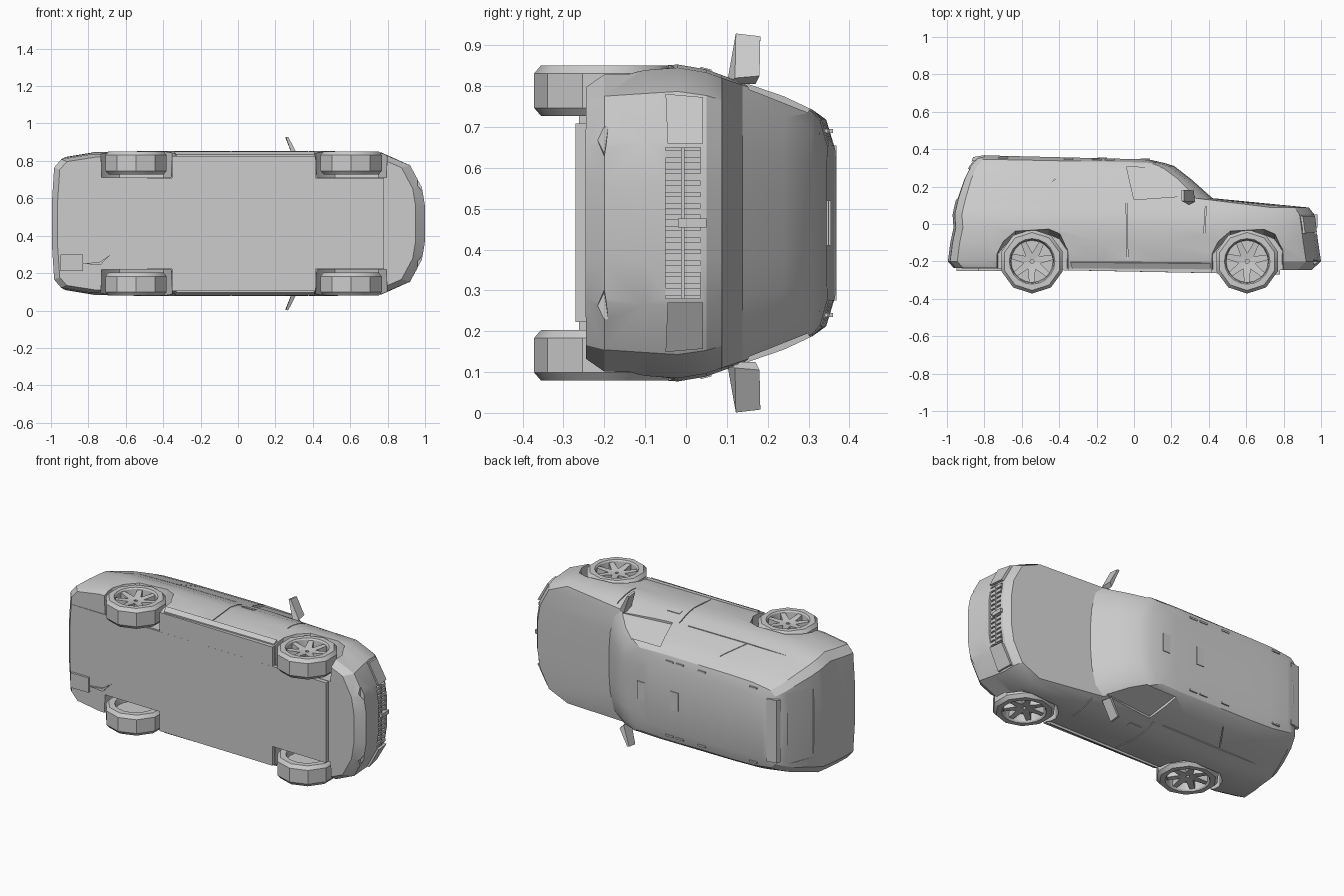
import bpy, bmesh, math
from mathutils import Vector

if "Cube" in bpy.data.objects:
    bpy.data.objects.remove(bpy.data.objects["Cube"])

# The car lies on its side: x = length (nose at +x), y = car's up, z = car's width
MID = 0.465
grey = bpy.data.materials.new("grey_paint")
grey.diffuse_color = (0.6, 0.6, 0.6, 1)
grey.use_nodes = True
grey.node_tree.nodes["Principled BSDF"].inputs["Base Color"].default_value = grey.diffuse_color


def P(x, y, w):
    return (x, y, w + MID)


def make(name, verts, faces, smooth=None):
    me = bpy.data.meshes.new(name)
    me.from_pydata(verts, [], faces)
    bm = bmesh.new()
    bm.from_mesh(me)
    bmesh.ops.recalc_face_normals(bm, faces=bm.faces)
    bm.to_mesh(me)
    bm.free()
    me.materials.append(grey)
    ob = bpy.data.objects.new(name, me)
    bpy.context.collection.objects.link(ob)
    if smooth:
        shade(ob, smooth)
    return ob


def shade(ob, angle):
    bpy.ops.object.select_all(action='DESELECT')
    ob.select_set(True)
    bpy.context.view_layer.objects.active = ob
    bpy.ops.object.shade_smooth_by_angle(angle=math.radians(angle))


def prism(name, a, b):
    """Solid between two matching outlines."""
    n = len(a)
    faces = [tuple(range(n)), tuple(range(2 * n - 1, n - 1, -1))]
    faces += [(i, (i + 1) % n, n + (i + 1) % n, n + i) for i in range(n)]
    return make(name, list(a) + list(b), faces)


def slab(name, pts, w0, w1):
    return prism(name, [P(x, y, w0) for x, y in pts], [P(x, y, w1) for x, y in pts])


def box(name, x0, x1, y0, y1, w0, w1):
    return slab(name, [(x0, y0), (x1, y0), (x1, y1), (x0, y1)], w0, w1)


def cut(ob, cutters):
    for c in cutters:
        m = ob.modifiers.new("cut", 'BOOLEAN')
        m.object, m.operation, m.solver = c, 'DIFFERENCE', 'EXACT'
    dg = bpy.context.evaluated_depsgraph_get()
    me = bpy.data.meshes.new_from_object(ob.evaluated_get(dg))
    ob.modifiers.clear()
    ob.data = me
    for c in cutters:
        bpy.data.objects.remove(c)


# Body shell: outlines stacked by height (y, rear x, front x, half width, front corner, rear corner, tilt)
LEVELS = [(-.24, -.965, .95, .36, .2, .2, .006), (-.2, -.995, 1.0, .374, .21, .2, 0),
          (-.1, -.982, .985, .382, .21, .2, 0), (-.02, -.965, .975, .388, .21, .2, 0),
          (.05, -.97, .965, .376, .21, .2, 0), (.088, -.962, .935, .362, .2, .2, 0),
          (.138, -.95, .42, .345, .09, .2, 0), (.24, -.915, .305, .31, .08, .18, 0),
          (.31, -.88, .215, .277, .08, .16, 0), (.33, -.85, .16, .255, .08, .16, .02),
          (.347, -.81, .08, .19, .08, .16, .025)]
verts, faces = [], []
for y, xr, xf, h, cf, cr, t in LEVELS:
    a, b = xf - cf, xr + cr
    side = [(xf, .25), (xf - .08 * cf, .52), (xf - .38 * cf, .83), (a, .98)]
    side += [(a + (b - a) * f, 1) for f in (.2, .4, .6, .8)]
    side += [(b, .985), (xr + .25 * cr, .92), (xr + .06 * cr, .8), (xr, .3)]
    n = len(side)
    for s, pts in ((1, side), (-1, side[::-1])):
        verts += [P(x, y - t * x, s * h * k) for x, k in pts]
N = 2 * n
top = (len(LEVELS) - 1) * N
for L in range(len(LEVELS) - 1):
    faces += [(L * N + i, L * N + (i + 1) % N, L * N + N + (i + 1) % N, L * N + N + i) for i in range(N)]
for base in (0, top):
    faces += [(base + i, base + i + 1, base + N - 2 - i, base + N - 1 - i) for i in range(n - 1)]
body = make("body", verts, faces)


def half(y):
    """Half width of the body side at height y."""
    for p, q in zip(LEVELS, LEVELS[1:]):
        if p[0] <= y <= q[0]:
            return p[3] + (q[3] - p[3]) * (y - p[0]) / (q[0] - p[0])
    return LEVELS[0][3] if y < 0 else LEVELS[-1][3]


def on_side(pts, s, off):
    return [P(x, y, s * (half(y) + off)) for x, y in pts]


def seam(p, q, s):
    """Thin groove cutter along the body side."""
    d = (Vector(q) - Vector(p)).normalized() * .0025
    o = [(p[0] - d.y, p[1] + d.x), (q[0] - d.y, q[1] + d.x), (q[0] + d.y, q[1] - d.x), (p[0] + d.y, p[1] - d.x)]
    return prism("seam_cutter", on_side(o, s, -.006), on_side(o, s, .03))


WHEELS = (-.545, .605)
ARCH = [(-.19, -.3), (-.188, -.16), (-.15, -.085), (-.09, -.035), (.09, -.025), (.15, -.05), (.192, -.14), (.195, -.3)]
FRONT_WINDOW = [(-.04, .305), (.165, .3), (.35, .155), (0, .13)]
SEAMS = [((-.04, .12), (-.035, -.19)), ((.385, .11), (.375, -.06)), ((-.41, .26), (-.5, .12)),
         ((-.9, .122), (-.1, .122))]
cutters = []
for s in (1, -1):
    # Wheel wells, flaring outwards
    for cx in WHEELS:
        inner = [P(cx + x * .97, y - (.03 if y > -.1 else 0), s * .245) for x, y in ARCH]
        cutters.append(prism("well_cutter", inner, [P(cx + x, y + .004, s * .42) for x, y in ARCH]))
    # Recessed front door glass and door seams
    cutters.append(prism("window_cutter", on_side(FRONT_WINDOW, s, -.012), on_side(FRONT_WINDOW, s, .05)))
    cutters += [seam(p, q, s) for p, q in SEAMS]
    # Lower bumper intakes, tapering to a point
    cutters.append(prism("intake_cutter", [P(.96, -.2, s * .17), P(.96, -.19, s * .24), P(.96, -.225, s * .22)],
                         [P(1.1, -.2, s * .14), P(1.1, -.18, s * .26), P(1.1, -.235, s * .24)]))
# Grille opening
cutters.append(box("grille_cutter", .945, 1.1, -.05, .035, -.185, .185))
# Tailgate glass recess
cutters.append(slab("rear_glass_cutter", [(-.945, .13), (-.88, .295), (-1.0, .295), (-1.0, .13)], -.215, .215))
cut(body, cutters)
shade(body, 25)

# Grille slats and cross bar
for i in range(13):
    w = -.168 + .028 * i
    box("grille_slat", .94, .966, -.05, .036, w - .009, w + .009)
box("grille_bar", .94, .97, -.012, -.004, -.185, .185)
box("grille_emblem_base", .94, .98, -.02, .05, -.011, .011)

# Floor pan, dropping gently towards the nose
slab("floor_pan", [(-.95, -.236), (.78, -.27), (.78, -.22), (-.95, -.22)], -.243, .243)
slab("floor_sides", [(-.353, -.2475), (.415, -.2625), (.415, -.21), (-.353, -.21)], -.36, .36)

# Exhaust silencer and pipe
box("silencer", -.95, -.83, -.25, -.225, -.255, -.165)
PIPE = [(-.83, -.215), (-.74, -.205), (-.68, -.165), (-.735, -.222)]
prism("exhaust_pipe", [P(x, -.25, w) for x, w in PIPE], [P(x, -.23, w) for x, w in PIPE])


def strip(name, pts, s, lift=.004):
    return prism(name, on_side(pts, s, -.006), on_side(pts, s, lift))


def wheel(cx, s):
    cy = -.2
    # Tyre: ten-sided tread around a round rim opening, profile is (radius, distance from centre plane)
    prof = [(.118, .262), (.155, .262), (.172, .282), (.172, .366), (.155, .386), (.122, .386),
            (.116, .378), (.112, .335), (.112, .275)]
    seg, m = 20, len(prof)
    v, f = [], []
    for i in range(seg):
        a = math.tau * (i + 1) / seg
        flat = math.cos(math.pi / 10) if i % 2 else 1
        for q, w in prof:
            q *= flat if q > .14 else 1
            v.append(P(cx + q * math.cos(a), cy + q * math.sin(a), s * w))
        j = (i + 1) % seg
        f += [(i * m + k, i * m + (k + 1) % m, j * m + (k + 1) % m, j * m + k) for k in range(m)]
    make("tyre", v, f, 30)
    # Rim backing disc
    ring = [(cx + .116 * math.cos(math.tau * i / 20), cy + .116 * math.sin(math.tau * i / 20)) for i in range(20)]
    slab("rim_disc", ring, s * .30, s * .335)
    # Star of tapered spokes
    for i in range(7):
        a = math.tau * i / 7 + .2
        d, t = Vector((math.cos(a), math.sin(a))), Vector((-math.sin(a), math.cos(a)))
        o = [d * .01 - t * .022, d * .112 - t * .014, d * .112 + t * .014, d * .01 + t * .022]
        prism("spoke", [P(cx + q.x, cy + q.y, s * .33) for q in o],
              [P(cx + q.x, cy + q.y, s * (.362 if k in (0, 3) else .375)) for k, q in enumerate(o)])


for s in (1, -1):
    for cx in WHEELS:
        wheel(cx, s)
    # Sill with an undercut lower edge
    prism("sill", [P(x, y, s * .35) for x, y in [(-.33, -.238), (.41, -.24), (.41, -.2), (-.34, -.2)]],
          [P(x, y, s * w) for x, y, w in [(-.33, -.238, .368), (.41, -.24, .368), (.41, -.212, .384), (-.34, -.205, .384)]])
    # Door handle
    strip("door_handle", [(.0, .035), (.08, .035), (.08, .062), (.0, .062)], s)
    # Headlight wrapped on the nose corner
    prism("headlight", [P(.93, -.04, s * .195), P(.86, -.05, s * .31), P(.84, .04, s * .31), P(.93, .04, s * .195)],
          [P(.978, -.045, s * .195), P(.915, -.05, s * .316), P(.903, .042, s * .308), P(.968, .042, s * .195)])
    # Door mirror
    prism("mirror", [P(.30, .10, s * .34), P(.325, .12, s * .355), P(.32, .18, s * .36), P(.30, .17, s * .34)],
          [P(.255, .122, s * .462), P(.268, .122, s * .464), P(.268, .182, s * .457), P(.255, .182, s * .455)])
    # Roof rail feet
    for x in (-.13, -.2, -.35, -.7):
        box("rail_foot", x - .025, x + .025, .33 - .02 * x, .344 - .022 * x, s * .22, s * .23)

# Roof hatches
for x in (.06, -.17):
    box("roof_hatch", x - .025, x + .025, .33, .351 - .025 * x, -.055, .055)
# Rear spoiler edge
slab("spoiler", [(-.868, .335), (-.8, .345), (-.8, .368), (-.86, .358)], -.19, .19)
